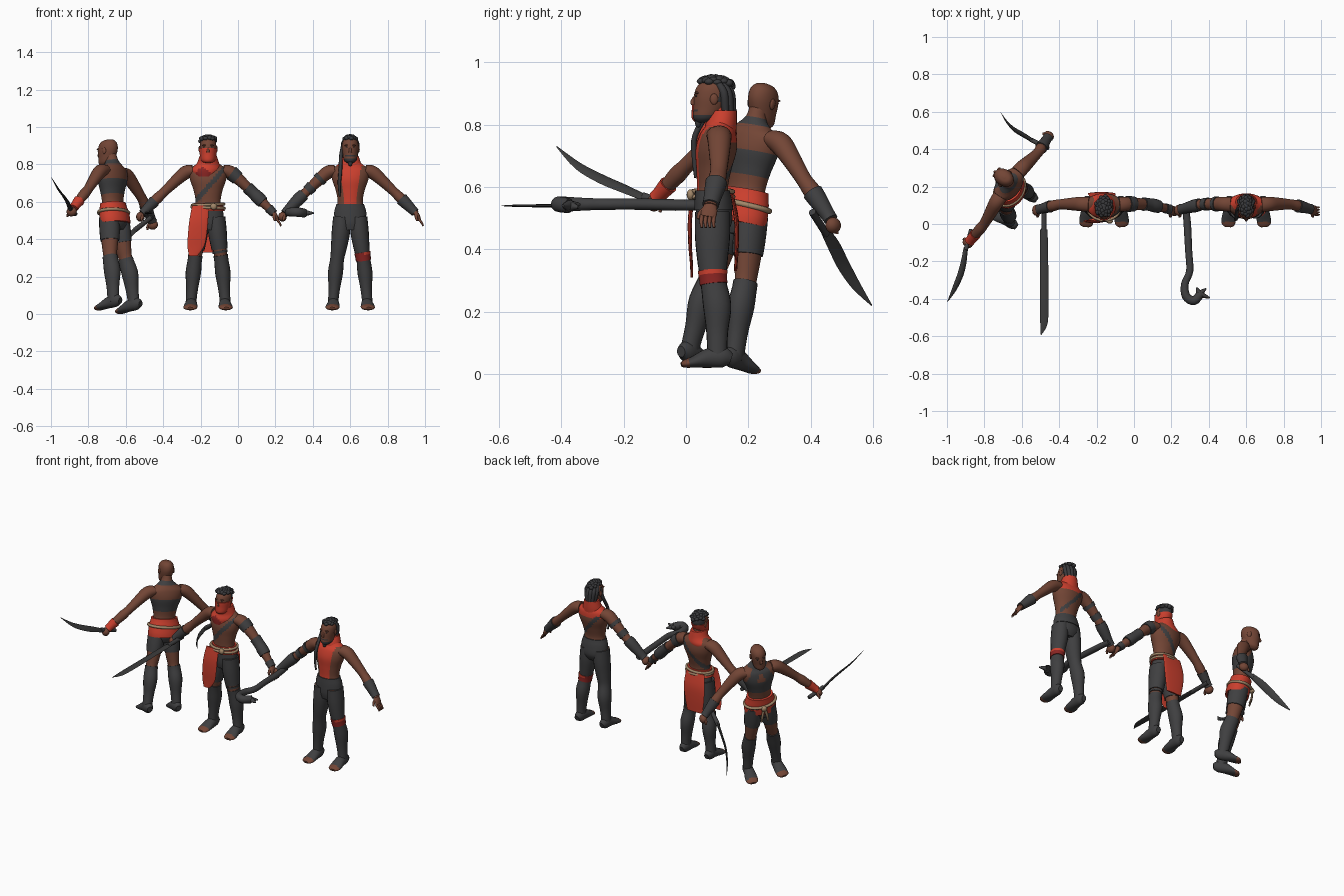
import bpy, bmesh, math, random
from mathutils import Vector, Matrix

random.seed(4)
if "Cube" in bpy.data.objects:
    bpy.data.objects.remove(bpy.data.objects["Cube"])

COLOURS = {"skin": (.17, .06, .036), "grey": (.05, .05, .052), "red": (.6, .05, .027),
           "dark_red": (.25, .018, .016), "tan": (.36, .24, .14), "hair": (.04, .04, .043),
           "steel": (.045, .045, .045)}
MATS = {}
for label, rgb in COLOURS.items():
    m = bpy.data.materials.new(label)
    m.use_nodes = True
    m.diffuse_color = (*rgb, 1)
    bsdf = m.node_tree.nodes["Principled BSDF"]
    bsdf.inputs["Base Color"].default_value = (*rgb, 1)
    bsdf.inputs["Roughness"].default_value = .8
    MATS[label] = m

X, Y, Z = Vector((1, 0, 0)), Vector((0, 1, 0)), Vector((0, 0, 1))
place = Matrix()      # placement of the figure being built
prefix = ""


def finish(name, bm, paint):
    """Turn a bmesh into a placed, coloured, smooth object."""
    mesh = bpy.data.meshes.new(prefix + name)
    slots = []
    bmesh.ops.recalc_face_normals(bm, faces=bm.faces)
    for f in bm.faces:
        label = paint(f.calc_center_median()) if callable(paint) else paint
        if label not in slots:
            slots.append(label)
            mesh.materials.append(MATS[label])
        f.material_index = slots.index(label)
        f.smooth = True
    bm.to_mesh(mesh)
    bm.free()
    obj = bpy.data.objects.new(prefix + name, mesh)
    obj.matrix_world = place
    bpy.context.collection.objects.link(obj)
    bpy.context.view_layer.objects.active = obj
    bpy.ops.object.select_all(action="DESELECT")
    obj.select_set(True)
    bpy.ops.object.shade_smooth_by_angle(angle=math.radians(50))


def spline(keys, t):
    """Smooth interpolation through key rings; t counts keys."""
    i = min(int(t), len(keys) - 2)
    f = t - i
    a, b, c, d = (Vector(keys[max(0, min(len(keys) - 1, i + k))]) for k in (-1, 0, 1, 2))
    return b + (c - a) * (f / 2) + (a * 2 - b * 5 + c * 4 - d) * (f * f / 2) + (b * 3 - a - c * 3 + d) * (f ** 3 / 2)


def loft(name, keys, paint, t0=0, t1=None, grow=0, side=1, sides=18, steps=4, ref=Y, axis=None):
    """Skin elliptical rings (x, y, z, width, depth) along a smooth path."""
    t1 = len(keys) - 1 if t1 is None else t1
    count = max(2, round((t1 - t0) * steps))
    samples = [spline(keys, t0 + (t1 - t0) * k / count) for k in range(count + 1)]
    pts = [Vector((s[0] * side, s[1], s[2])) for s in samples]
    bm = bmesh.new()
    rings = []
    for k, s in enumerate(samples):
        tan = axis or (pts[min(k + 1, count)] - pts[max(k - 1, 0)]).normalized()
        u = ref.cross(tan).normalized()
        v = tan.cross(u)
        w, d = max(s[3], .001) + grow, max(s[4], .001) + grow
        rings.append([bm.verts.new(pts[k] + u * w * math.cos(a) + v * d * math.sin(a))
                      for a in (math.tau * j / sides for j in range(sides))])
    for r, q in zip(rings, rings[1:]):
        for j in range(sides):
            n = (j + 1) % sides
            bm.faces.new((r[j], r[n], q[n], q[j]))
    bm.faces.new(rings[0][::-1])
    bm.faces.new(rings[-1])
    finish(name, bm, paint)


def blob(name, centre, size, paint):
    bm = bmesh.new()
    bmesh.ops.create_uvsphere(bm, u_segments=12, v_segments=8, radius=1)
    bmesh.ops.transform(bm, matrix=Matrix.LocRotScale(Vector(centre), None, Vector(size)), verts=bm.verts)
    finish(name, bm, paint)


def rope(name, z, w, d, thick, tilt=0):
    """Rope belt as a closed ring around the waist."""
    bm = bmesh.new()
    n, m = 32, 8
    grid = []
    for i in range(n):
        a = math.tau * i / n
        grid.append([bm.verts.new((math.cos(a) * (w + thick * math.cos(b)), math.sin(a) * (d + thick * math.cos(b)),
                                   z + tilt * math.cos(a) + thick * math.sin(b)))
                     for b in (math.tau * j / m for j in range(m))])
    for i in range(n):
        for j in range(m):
            k, l = (i + 1) % n, (j + 1) % m
            bm.faces.new((grid[i][j], grid[k][j], grid[k][l], grid[i][l]))
    finish(name, bm, "tan")


TORSO = [(0, 0, .43, .06, .045), (0, .005, .47, .083, .058), (0, .003, .53, .08, .056), (0, 0, .58, .067, .05),
         (0, .005, .64, .077, .057), (0, .012, .7, .097, .066), (0, .018, .75, .102, .058),
         (0, .022, .78, .066, .042), (0, .018, .81, .034, .034), (0, .01, .845, .03, .034)]
ARM = [(.08, .02, .748, .03, .04), (.12, .022, .737, .036, .039), (.17, .022, .695, .031, .034),
       (.235, .02, .633, .025, .027), (.275, .012, .595, .028, .029), (.335, -.003, .535, .019, .021),
       (.352, -.007, .518, .017, .023)]
LEG = [(.045, 0, .5, .042, .052), (.05, 0, .42, .045, .052), (.06, 0, .34, .039, .044), (.07, .003, .275, .033, .037),
       (.079, .015, .2, .036, .041), (.085, .015, .12, .027, .031), (.09, .015, .06, .024, .028),
       (.09, .015, .03, .025, .03)]
FOOT = [(.09, .06, .028, .016, .018), (.09, .035, .034, .028, .033), (.09, -.01, .032, .032, .032),
        (.094, -.06, .019, .038, .019), (.096, -.088, .013, .034, .013), (.097, -.1, .01, .02, .007)]
HEAD = [(0, -.03, .787, .016, .02), (0, -.022, .802, .033, .04), (0, -.01, .835, .04, .051), (0, -.002, .87, .044, .058),
        (0, .002, .9, .041, .053), (0, .004, .919, .027, .036), (0, .005, .926, .006, .008)]


def body(torso_paint, head_paint, fists):
    loft("torso", TORSO, torso_paint, sides=48, steps=7, axis=Z)
    loft("head", HEAD, head_paint, sides=32, steps=6, axis=Z)
    loft("nose", [(0, -.052, .875, .005, .006), (0, -.062, .855, .007, .009), (0, -.06, .843, .009, .008)], head_paint, axis=Z)
    for s, tag in ((1, "left_"), (-1, "right_")):
        loft(tag + "arm", ARM, "skin", side=s)
        loft(tag + "leg", LEG, "skin", side=s)
        loft(tag + "foot", FOOT, lambda p: "skin" if p.y < -.074 else "grey", side=s, ref=Z)
        blob(tag + "ear", (s * .045, .005, .862), (.006, .013, .018), "skin")
        blob(tag + "eye", (s * .018, -.052, .872), (.008, .004, .003), "hair")
        blob(tag + "brow", (s * .018, -.05, .882), (.014, .007, .004), "skin")
        # closed fist, or a hand with four fingers
        if s in fists:
            blob(tag + "fist", (s * .362, -.012, .5), (.023, .03, .026), "skin")
        else:
            loft(tag + "palm", [(.348, -.006, .523, .014, .02), (.36, -.01, .503, .013, .026), (.37, -.014, .483, .009, .024)], "skin", side=s)
            for k in range(4):
                y = -.034 + k * .013
                loft(tag + "finger", [(.366, y, .488, .007, .007), (.382, y - .002, .468, .006, .006), (.39, y, .45, .004, .004)],
                     "skin", side=s, sides=8)
        loft(tag + "thumb", [(.352, -.022, .512, .009, .009), (.354, -.041, .494, .008, .008), (.358, -.046, .478, .005, .005)],
             "skin", side=s, sides=8)


def on_arm(name, side, t0, t1, paint="grey", grow=.005):
    loft(name, ARM, paint, t0, t1, grow, side)


def on_legs(name, t0, t1, paint="grey", grow=.005, which=(1, -1)):
    for s in which:
        loft(("left_" if s > 0 else "right_") + name, LEG, paint, t0, t1, grow, s)


def curls(count, width, low):
    """Tight curls scattered over the crown, leaving the forehead bare."""
    for k in range(count):
        a, r = k * 2.4, math.sqrt(k / count)
        y = r * .052 * math.sin(a)
        drop = low if y > 0 else .014
        blob("hair_curl", (r * width * math.cos(a), .01 + y, .931 - r * r * drop),
             (.014, .015, random.uniform(.009, .013)), "hair")


# ---- Bald fighter with two curved blades, turned to the back ----
prefix = "bald_"
place = (Matrix.Translation((-.62, .085, .025)) @ Matrix.Rotation(math.radians(-126), 4, "Z")
         @ Matrix.Rotation(.18, 4, "X") @ Matrix.Rotation(-.1, 4, "Y"))


def chest_wrap(p):
    halter = p.y < .02 and p.z > .69 and abs(abs(p.x) - (.81 - p.z) * .55) < .027
    return "grey" if p.z < .5 or .625 < p.z < .7 or halter or .785 < p.z < .812 else "skin"


body(chest_wrap, "skin", (1, -1))
on_legs("shorts", 0, 1.6)
on_legs("boot", 2.9, 7)
loft("sash", TORSO, "red", .95, 2.95, .013, sides=32, axis=Z)
rope("waist_rope", .528, .095, .071, .009, .006)
blob("rope_knot", (0, -.078, .52), (.018, .014, .018), "tan")
for s in (1, -1):
    loft("rope_tail", [(s * .006, -.08, .51, .008, .006), (s * .015, -.084, .47, .008, .006), (s * .02, -.078, .43, .006, .005)], "tan", sides=8)
on_arm("red_hand_wrap", 1, 4.5, 6, "red", .006)
on_arm("bracer", -1, 4, 6)

# ---- Masked fighter with a straight blade ----
prefix = "masked_"
place = Matrix.Translation((-.16, .085, .02))


def shoulder_strap(p):
    return "grey" if p.z < .54 or abs(p.x - (p.z - .66) * .9) < .017 and p.z > .58 else "skin"


def cropped_hair(p):
    return "hair" if p.z > .915 or p.y > .012 and p.z > .868 else "skin"


body(shoulder_strap, cropped_hair, (-1,))
curls(34, .043, .03)
loft("mask", HEAD, "red", .4, 2.9, .005, sides=28, axis=Z)
loft("cowl", [(-.016, .005, .715, .055, .06), (-.012, .012, .75, .08, .066), (0, .014, .785, .06, .057), (0, .006, .825, .046, .058)],
     lambda p: "dark_red" if -.065 < p.x < .02 and p.y < 0 and p.z < .775 - abs(p.x + .03) else "red", sides=32, axis=Z)
on_legs("shorts", 0, 2.2)
on_legs("boot", 2.7, 7)
on_legs("thigh_band", 2.3, 2.5, which=(1,))
loft("sash", TORSO, "red", 2, 2.9, .01, sides=32, axis=Z)
rope("rope_upper", .565, .085, .065, .008, .003)
rope("rope_lower", .549, .087, .066, .008, -.003)
blob("rope_knot", (.03, -.07, .555), (.018, .013, .018), "tan")
loft("front_drape", [(-.04, -.062, .56, .045, .006), (-.05, -.072, .48, .05, .007), (-.058, -.072, .4, .05, .006),
                     (-.066, -.068, .34, .044, .005), (-.08, -.066, .29, .022, .004)], "red", axis=Z)
loft("back_drape", [(-.01, .06, .56, .066, .007), (-.012, .076, .48, .074, .008), (-.015, .078, .4, .07, .007),
                    (-.015, .074, .31, .055, .005)], "red", axis=Z)
on_arm("shoulder_pad", 1, 1.1, 1.8)
on_arm("elbow_guard", 1, 2.6, 4.3, grow=.007)
on_arm("wrist_wrap", 1, 4.8, 6)
on_arm("bracer", -1, 4.2, 6)

# ---- Bearded fighter with a hooked club ----
prefix = "bearded_"
place = Matrix.Translation((.6, .085, .02))


def vest(p):
    if p.z < .565:
        return "grey"
    if p.y > .018:
        return "grey" if abs(p.x + (p.z - .66) * .9) < .015 and p.z < .74 else "red" if p.z > .725 else "skin"
    return "red" if abs(p.x) < .03 + (p.z - .56) * .14 or p.z > .772 else "skin"


def beard(p):
    jaw = p.z < .814 and p.y < .01
    moustache = .822 < p.z < .83 and p.y < -.045
    return "hair" if jaw or moustache or p.z > .915 or p.y > .018 and p.z > .85 else "skin"


body(vest, beard, (-1,))
loft("scarf", [(0, .024, .755, .064, .052), (0, .028, .785, .058, .05), (0, .036, .825, .045, .042)], "red", sides=28, axis=Z)
blob("goatee", (0, -.046, .79), (.012, .011, .02), "hair")
curls(28, .032, .02)
# braids gathered down the back of the head
for k in range(6):
    a = math.pi * (k + 1.3) / 7.6
    c, d = math.cos(a), math.sin(a)
    loft("braid", [(c * .03, d * .03, .915, .012, .012), (c * .042, .012 + d * .046, .885, .014, .013),
                   (c * .034, .016 + d * .048, .84, .014, .013), (c * .024, .018 + d * .052, .785, .008, .007)], "hair", sides=8)
loft("long_braid", [(-.036, .0, .9, .009, .01), (-.049, -.012, .83, .01, .01), (-.053, -.056, .745, .01, .009),
                    (-.058, -.058, .68, .009, .009), (-.056, -.054, .61, .005, .005)], "hair", sides=8)
on_legs("trouser_leg", 0, 7, grow=.004)
on_legs("knee_wrap", 2.45, 3.1, lambda p: "dark_red" if p.z < .302 else "red", .008, (1,))
loft("waistband", TORSO, "grey", 1.6, 2.8, .005, sides=32, axis=Z)
on_arm("bracer", 1, 4, 5.5, grow=.006)
on_arm("elbow_band", -1, 2.5, 2.9)
on_arm("bracer", -1, 3.3, 6, grow=.006)
on_arm("upper_band", -1, 1.7, 2)

# ---- Weapons, placed directly in the scene ----
place = Matrix()
prefix = ""
loft("left_curved_blade", [(-.9, -.13, .565, .015, .008), (-.91, -.2, .595, .02, .007), (-.928, -.27, .625, .021, .006),
                           (-.96, -.345, .667, .016, .004), (-.997, -.415, .73, .002, .001)], "steel", ref=Vector((.6, 0, .7)), sides=8)
loft("left_hilt", [(-.87, -.03, .535, .012, .012), (-.9, -.14, .57, .014, .012)], "grey", sides=10, ref=X)
normal = Vector((.6, .5, -.3))
loft("right_curved_blade", [(-.54, .445, .46, .015, .008), (-.59, .475, .41, .022, .007), (-.64, .505, .35, .022, .006),
                            (-.68, .545, .285, .016, .004), (-.712, .596, .22, .002, .001)], "steel", ref=normal, sides=8)
loft("right_hilt", [(-.46, .405, .52, .012, .012), (-.55, .45, .45, .014, .012)], "grey", sides=10)
loft("straight_hilt", [(-.482, .11, .54, .013, .013), (-.482, -.04, .54, .014, .012)], "grey", sides=10, ref=Z)
loft("straight_blade", [(-.482, -.03, .54, .02, .007), (-.48, -.25, .54, .022, .006), (-.48, -.46, .54, .023, .005),
                        (-.483, -.54, .54, .018, .004), (-.497, -.592, .54, .002, .001)], "steel", ref=Z, sides=8)
loft("club_shaft", [(.275, .1, .542, .017, .016), (.285, 0, .542, .02, .018), (.292, -.14, .545, .019, .018), (.298, -.25, .545, .019, .018),
                    (.272, -.32, .545, .02, .02), (.278, -.385, .545, .023, .024), (.32, -.41, .545, .024, .025),
                    (.355, -.375, .54, .022, .024)], "grey", ref=Z, sides=12)
for tip in ((.405, -.395, .54), (.335, -.34, .545), (.385, -.345, .535)):
    loft("club_prong", [(.35, -.375, .54, .02, .02), (*tip, .004, .004)], "grey", ref=Z, sides=8)
